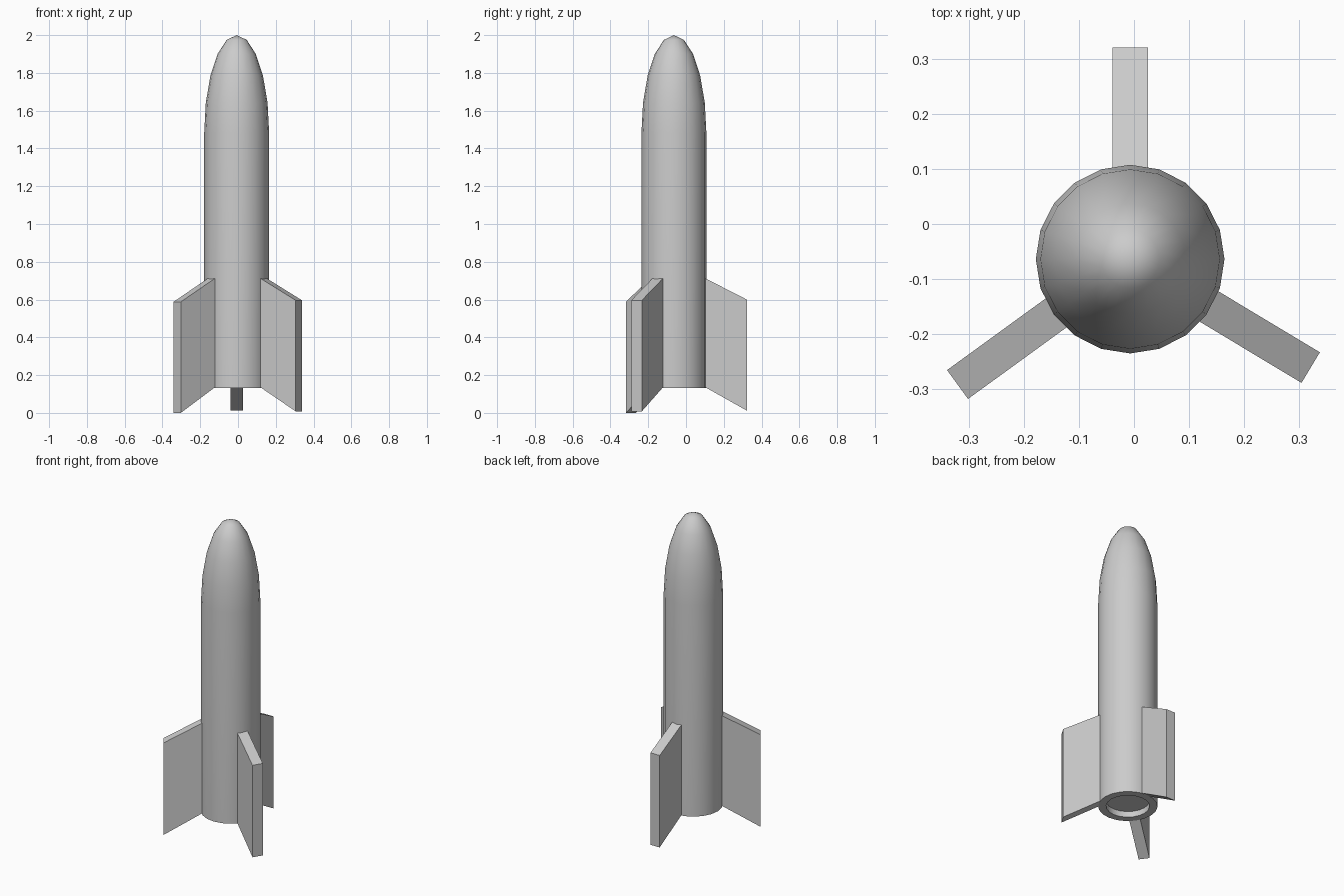
import bpy, bmesh, math
from mathutils import Matrix

if "Cube" in bpy.data.objects:
    bpy.data.objects.remove(bpy.data.objects["Cube"])

CX, CY = -0.007, -0.064   # axis of the fuselage
R = 0.172
SIDES = 20


def finish(name, bm):
    bmesh.ops.recalc_face_normals(bm, faces=bm.faces)
    mesh = bpy.data.meshes.new(name)
    bm.to_mesh(mesh)
    bm.free()
    obj = bpy.data.objects.new(name, mesh)
    bpy.context.collection.objects.link(obj)
    return obj


# Fuselage: recessed base, straight tube and elliptical nose, turned on the axis
NOSE_Z, NOSE_H = 1.48, 0.52
profile = [(0, 0.17), (0.126, 0.17), (0.126, 0.133), (R, 0.133)]
for i in range(6):
    a = math.radians(18 * i)
    profile.append((R * math.cos(a) if i < 5 else 0, NOSE_Z + NOSE_H * math.sin(a)))

bm = bmesh.new()
verts = [bm.verts.new((r, 0, z)) for r, z in profile]
edges = [bm.edges.new(pair) for pair in zip(verts, verts[1:])]
bmesh.ops.spin(bm, geom=verts + edges, cent=(0, 0, 0), axis=(0, 0, 1),
               angle=math.tau, steps=SIDES, use_duplicate=False)
bmesh.ops.remove_doubles(bm, verts=bm.verts, dist=0.0005)
body = finish("rocket_body", bm)
body.location = (CX, CY, 0)
bpy.context.view_layer.objects.active = body
body.select_set(True)
bpy.ops.object.shade_smooth_by_angle(angle=math.radians(35))


# Fins: swept-down slabs rooted just inside the fuselage
def fin(name, angle, tip_r, tip_z):
    root_r, width = 0.155, 0.065
    outline = [(root_r, 0.142), (tip_r, tip_z), (tip_r, tip_z + 0.588), (root_r, 0.718)]
    bm = bmesh.new()
    face = bm.faces.new([bm.verts.new((r, -width / 2, z)) for r, z in outline])
    new = bmesh.ops.extrude_face_region(bm, geom=[face])["geom"]
    bmesh.ops.translate(bm, vec=(0, width, 0),
                        verts=[v for v in new if isinstance(v, bmesh.types.BMVert)])
    # keep the starting face as the closing side
    bmesh.ops.transform(bm, matrix=Matrix.Rotation(math.radians(angle), 4, 'Z'), verts=bm.verts)
    obj = finish(name, bm)
    obj.location = (CX, CY, 0)


fin("rear_fin", 90, 0.386, 0.012)
fin("left_fin", 216, 0.389, 0.0)
fin("right_fin", -31, 0.384, 0.008)
